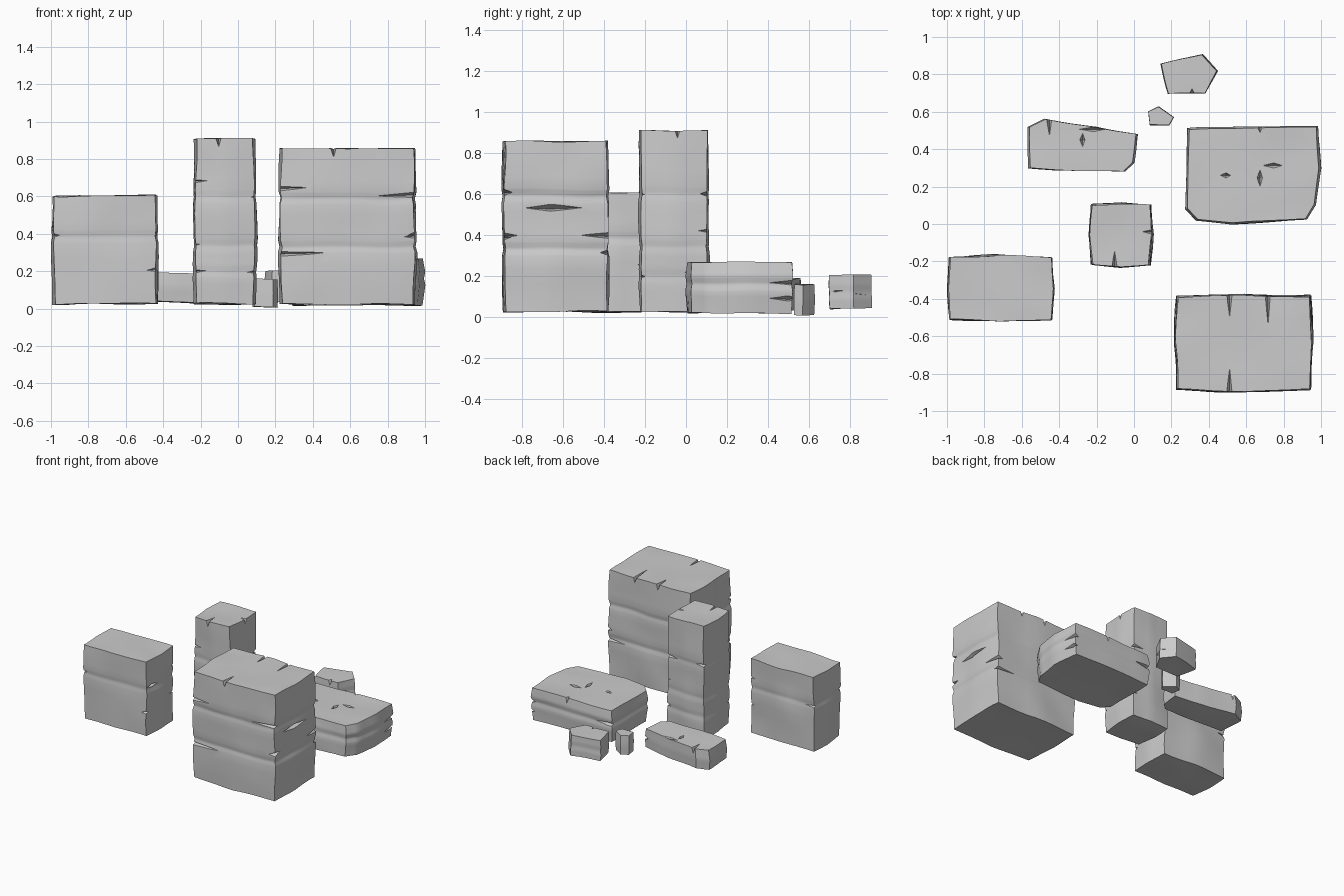
import bpy, bmesh, math
from mathutils import Vector, noise

cube = bpy.data.objects.get("Cube")
if cube:
    bpy.data.objects.remove(cube)

stone_grey = bpy.data.materials.new("stone grey")
stone_grey.use_nodes = True
colour = (0.6, 0.6, 0.6, 1)
stone_grey.diffuse_color = colour
stone_grey.node_tree.nodes["Principled BSDF"].inputs["Base Color"].default_value = colour


def new_object(name, bm):
    mesh = bpy.data.meshes.new(name)
    bm.to_mesh(mesh)
    bm.free()
    obj = bpy.data.objects.new(name, mesh)
    bpy.context.collection.objects.link(obj)
    return obj


def block(x0, x1, y0, y1):
    """Slightly bulging four-sided outline, counter-clockwise."""
    mx, my, b = (x0 + x1) / 2, (y0 + y1) / 2, 0.012
    return [(x0 + b, y0 + b), (mx, y0), (x1 - b, y0 + b), (x1, my),
            (x1 - b, y1 - b), (mx, y1), (x0 + b, y1 - b), (x0, my)]


def crack_cutter(lo, hi, cracks):
    """Thin diamond wedges placed at relative positions on the stone."""
    bm = bmesh.new()
    for u, v, w, kind, length in cracks:
        mid, half = (lo + hi) / 2, (hi - lo) / 2
        centre = mid + Vector((u * half.x, v * half.y, w * half.z))
        radii = {"side_x": (length, .05, .018), "side_y": (.05, length, .018),
                 "top_x": (length, .016, .05), "top_y": (.016, length, .05)}[kind]
        ends = []
        for axis in range(3):
            for s in (-1, 1):
                p = centre.copy()
                p[axis] += s * radii[axis]
                if axis == 0:
                    p.z += s * 0.006
                ends.append(bm.verts.new(p))
        for a in ends[0:2]:
            for b in ends[2:4]:
                for c in ends[4:6]:
                    bm.faces.new((a, b, c))
    bmesh.ops.recalc_face_normals(bm, faces=bm.faces)
    return new_object("crack_cutter", bm)


def stone(name, outline, z0, z1, breaks=(), bevel=0.03, taper=0.98, cracks=()):
    # Stack of outline rings, pinched a little at each break height
    bm = bmesh.new()
    cx = sum(p[0] for p in outline) / len(outline)
    cy = sum(p[1] for p in outline) / len(outline)
    levels = [(z0, taper)]
    for z in breaks:
        levels += [(z - .035, 1), (z, .978), (z + .035, 1)]
    if not breaks:
        levels.append(((z0 + z1) / 2, 1))
    levels.append((z1, taper))
    rings = [[bm.verts.new((cx + (x - cx) * s, cy + (y - cy) * s, z)) for x, y in outline]
             for z, s in levels]
    n = len(outline)
    for low, high in zip(rings, rings[1:]):
        for i in range(n):
            j = (i + 1) % n
            bm.faces.new((low[i], low[j], high[j], high[i]))
    bm.faces.new(rings[0][::-1])
    bm.faces.new(rings[-1])

    # Worn edges, then a gently uneven surface
    sharp = [e for e in bm.edges if e.calc_face_angle(0) > math.radians(35)]
    bmesh.ops.bevel(bm, geom=sharp, offset=bevel, segments=1, affect="EDGES", clamp_overlap=True)
    bmesh.ops.remove_doubles(bm, verts=bm.verts, dist=0.0005)
    bmesh.ops.triangulate(bm, faces=bm.faces)
    bmesh.ops.subdivide_edges(bm, edges=bm.edges, cuts=3, use_grid_fill=True)
    bmesh.ops.triangulate(bm, faces=bm.faces)
    for v in bm.verts:
        v.co += noise.noise_vector(v.co * 4) * 0.011
    bmesh.ops.recalc_face_normals(bm, faces=bm.faces)
    lo = Vector([min(v.co[k] for v in bm.verts) for k in range(3)])
    hi = Vector([max(v.co[k] for v in bm.verts) for k in range(3)])
    obj = new_object(name, bm)

    # Cut the cracks and bake the result
    if cracks:
        cutter = crack_cutter(lo, hi, cracks)
        mod = obj.modifiers.new("cracks", "BOOLEAN")
        mod.operation, mod.solver, mod.object = "DIFFERENCE", "EXACT", cutter
        mod.use_self = True
        baked = bpy.data.meshes.new_from_object(
            obj.evaluated_get(bpy.context.evaluated_depsgraph_get()))
        obj.modifiers.clear()
        obj.data = baked
        bpy.data.objects.remove(cutter)
    obj.data.materials.clear()
    obj.data.materials.append(stone_grey)
    bpy.ops.object.select_all(action="DESELECT")
    obj.select_set(True)
    bpy.context.view_layer.objects.active = obj
    bpy.ops.object.shade_smooth_by_angle(angle=math.radians(30))


# Large block at the front
stone("large_block", block(.215, .955, -.9, -.375), .025, .855, [.33, .59], .035, cracks=[
    (-1, -.97, .48, "side_x", .16), (-1, -.97, -.35, "side_x", .26),
    (1, -.97, .4, "side_x", .24), (1, -.97, -.12, "side_x", .08),
    (-.2, -1, 1, "top_y", .15), (-.2, 1, 1, "top_y", .14), (.35, 1, 1, "top_y", .18),
    (.98, -.1, .22, "side_y", .16), (.98, 1, -.1, "side_y", .14), (.98, -1, -.1, "side_y", .1),
    (-1, 1, .4, "side_x", .16), (1, 1, -.3, "side_x", .2), (-1, .9, -.1, "side_y", .2)])

# Squat block on the right side
stone("squat_block", block(-1, -.425, -.525, -.165), .025, .605, [.385], .03, cracks=[
    (-1, -1, .25, "side_x", .06), (1, -1, -.35, "side_x", .07), (1, -.6, .3, "side_y", .08),
    (1, 1, -.2, "side_y", .1), (-1, 1, .2, "side_x", .12), (1, 1, .5, "side_x", .08)])

# Tall pillar
stone("tall_pillar", block(-.24, .1, -.23, .115), .025, .91, [.2, .34, .6], .03, cracks=[
    (-1, -1, .48, "side_x", .12), (-1, -1, -.28, "side_x", .07), (-1, -1, -.6, "side_x", .1),
    (1, -1, .3, "side_x", .06), (1, -1, -.6, "side_x", .08), (1, 1, -.1, "side_y", .08),
    (.97, 1, -.56, "side_y", .14), (-.2, -1, 1, "top_y", .1), (1, .1, 1, "top_x", .06),
    (-1, 1, .3, "side_x", .1), (.9, 1, .3, "side_x", .12)])

# Broad low slab
slab = [(.275, .08), (.33, .02), (.52, 0), (.92, .02), (.97, .1), (1, .3), (.985, .525),
        (.5, .52), (.28, .51)]
stone("broad_slab", slab, .02, .265, [.16], .035, .97, cracks=[
    (.98, -1, .35, "side_y", .18), (.98, 1, .2, "side_y", .14), (.98, .9, -.4, "side_y", .1),
    (.1, -.05, 1, "top_y", .05), (-.4, 0, 1, "top_x", .03), (.3, .2, 1, "top_x", .06),
    (.1, 1, 1, "top_y", .04), (-1, -1, .1, "side_x", .12), (-.9, 1, .1, "side_x", .14)])

# Long flat stone
plank = [(-.57, .295), (-.3, .285), (-.05, .28), (0, .33), (.025, .48), (-.2, .525),
         (-.48, .56), (-.57, .515)]
stone("long_flat_stone", plank, .035, .185, (), .022, .97, cracks=[
    (-.6, 1, 1, "top_y", .1), (.2, .6, 1, "top_x", .08), (0, .2, 1, "top_y", .04),
    (1, .3, .1, "side_y", .07)])

# Two small loose stones
pebble = [(.185, .7), (.385, .695), (.445, .82), (.365, .915), (.145, .86)]
stone("small_stone", pebble, .04, .205, [.12], .02, .97, cracks=[
    (.9, -.7, .1, "side_y", .06), (.9, .8, -.1, "side_y", .06), (.1, -1, 1, "top_y", .03)])
chip = [(.085, .525), (.185, .525), (.21, .57), (.13, .63), (.075, .6)]
stone("tiny_stone", chip, .005, .155, (), .008, .96)
